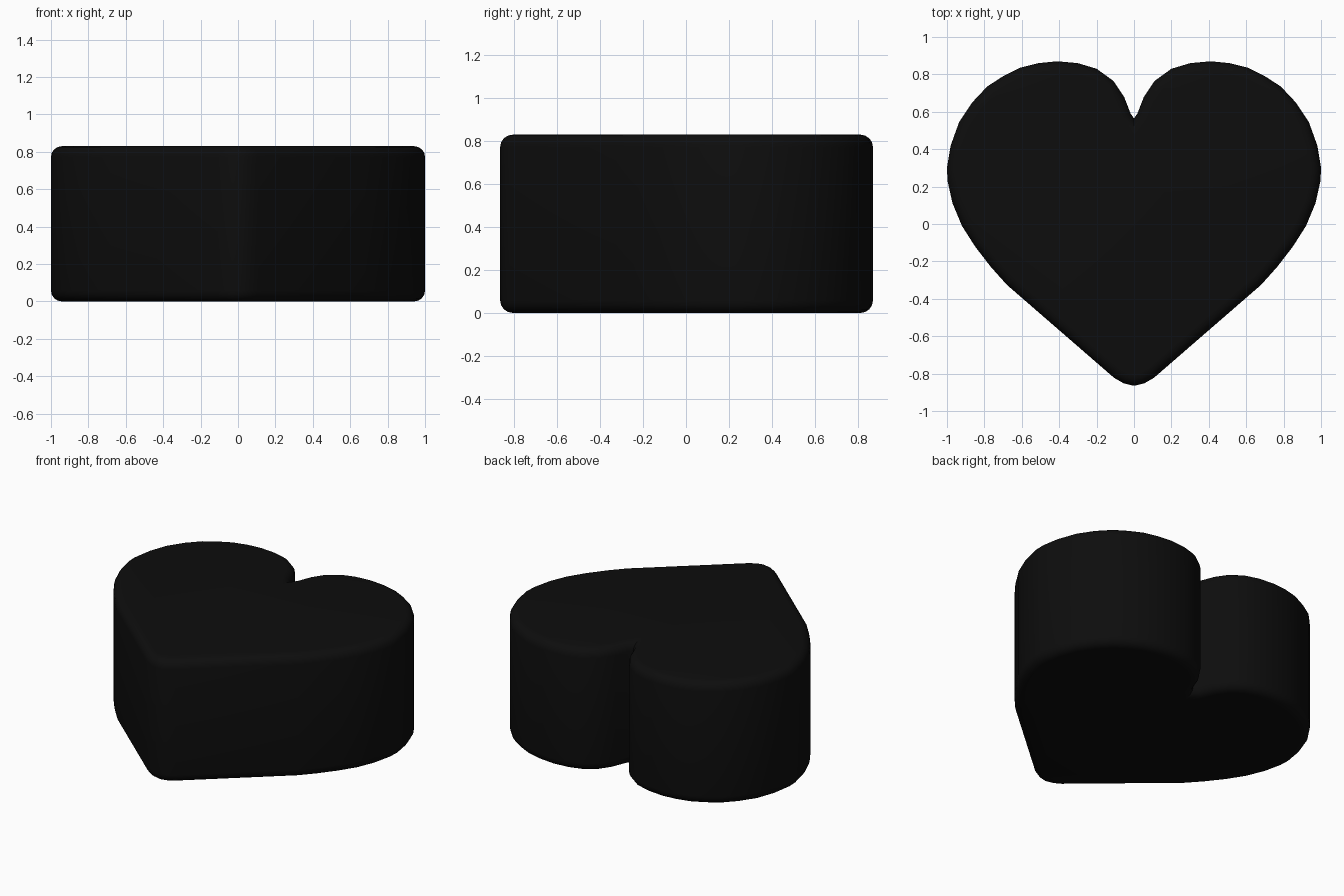
import bpy, bmesh, math

if "Cube" in bpy.data.objects:
    bpy.data.objects.remove(bpy.data.objects["Cube"])

HEIGHT, ROUND = 0.83, 0.058

# Right half of the heart outline, from the notch round to the bottom tip
half = [(0, .565), (.018, .59), (.053, .68), (.11, .765), (.2, .83), (.3, .86),
        (.41, .87), (.51, .86), (.61, .835), (.7, .79), (.785, .735),
        (.865, .65), (.935, .545), (.98, .42), (1, .30), (.997, .23),
        (.97, .11), (.92, -.01), (.85, -.12), (.765, -.23), (.68, -.325),
        (.107, -.822), (.055, -.852), (0, -.865)]
outline = half + [(-x, y) for x, y in reversed(half[1:-1])]

# Heart block: fill the outline and extrude it up
bm = bmesh.new()
base = bm.faces.new([bm.verts.new((x, y, 0)) for x, y in outline])
top = bmesh.ops.extrude_face_region(bm, geom=[base], use_keep_orig=True)["geom"]
for v in [g for g in top if isinstance(g, bmesh.types.BMVert)]:
    v.co.z = HEIGHT
bmesh.ops.recalc_face_normals(bm, faces=bm.faces[:])

# Round the top and bottom rims
rims = [e for e in bm.edges if abs(e.verts[0].co.z - e.verts[1].co.z) < 1e-4]
bmesh.ops.bevel(bm, geom=rims, offset=ROUND, offset_type='OFFSET', segments=4,
                profile=0.5, affect='EDGES', clamp_overlap=False)

mesh = bpy.data.meshes.new("heart_block")
bm.to_mesh(mesh)
bm.free()
heart = bpy.data.objects.new("heart_block", mesh)
bpy.context.collection.objects.link(heart)

# Black finish
black = bpy.data.materials.new("black")
black.diffuse_color = (0.004, 0.004, 0.004, 1)
black.use_nodes = True
black.node_tree.nodes["Principled BSDF"].inputs["Base Color"].default_value = black.diffuse_color
mesh.materials.append(black)

# Smooth shading
bpy.context.view_layer.objects.active = heart
heart.select_set(True)
bpy.ops.object.shade_smooth_by_angle(angle=math.radians(35))
